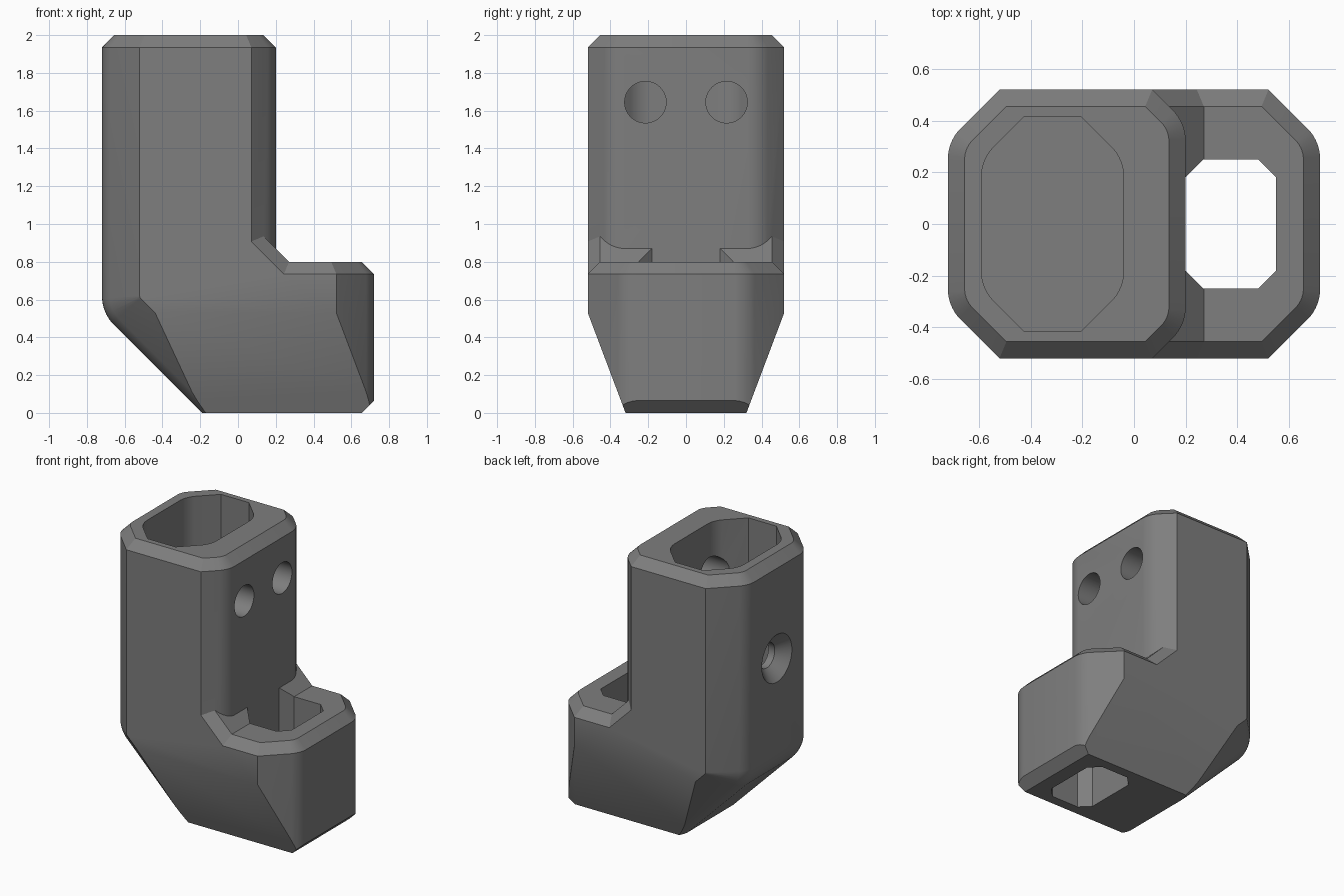
import bpy, bmesh, math
from mathutils import Vector, Matrix

if "Cube" in bpy.data.objects:
    bpy.data.objects.remove(bpy.data.objects["Cube"])

grey = bpy.data.materials.new("mid_grey")
grey.diffuse_color = (0.21, 0.21, 0.21, 1)
grey.use_nodes = True
grey.node_tree.nodes["Principled BSDF"].inputs["Base Color"].default_value = grey.diffuse_color

ANGLES = [math.radians(7.5 * i) for i in range(7)]   # rounded-to-chamfer corner
R, RIM = 0.17, 0.065                                # corner radius, rim chamfer


def make_object(name, bm):
    bmesh.ops.recalc_face_normals(bm, faces=bm.faces[:])
    mesh = bpy.data.meshes.new(name)
    bm.to_mesh(mesh)
    bm.free()
    mesh.materials.append(grey)
    ob = bpy.data.objects.new(name, mesh)
    bpy.context.collection.objects.link(ob)
    return ob


def convex(name, planes):
    """Solid left after cutting a big cube by (point, outward normal) planes."""
    bm = bmesh.new()
    bmesh.ops.create_cube(bm, size=6)
    for p, n in planes:
        geom = bm.verts[:] + bm.edges[:] + bm.faces[:]
        cut = bmesh.ops.bisect_plane(bm, geom=geom, dist=1e-5, plane_co=p,
                                     plane_no=n, clear_outer=True)["geom_cut"]
        edges = [e for e in cut if isinstance(e, bmesh.types.BMEdge) and e.is_boundary]
        if edges:
            bmesh.ops.holes_fill(bm, edges=edges, sides=0)
    return make_object(name, bm)


def end_planes(sign, x_end, y_arc):
    """Vertical planes of one end: flat, rounded corners, 45 degree chamfers."""
    out = []
    for a in ANGLES:
        for s in (-1, 1):
            n = Vector((sign * math.cos(a), s * math.sin(a), 0))
            out.append((Vector((x_end - sign * R, s * y_arc, 0)) + R * n, n))
    return out


def side_planes(y):
    return [(Vector((0, s * y, 0)), Vector((0, s, 0))) for s in (-1, 1)]


def top_planes(sides, z):
    """Top face and a chamfer along every side plane."""
    up = Vector((0, 0, 1))
    out = [(Vector((0, 0, z)), up)]
    for p, n in sides:
        out.append((Vector((p.x, p.y, z - RIM)), (n + up).normalized()))
    return out


def floor_plane(z):
    return [(Vector((0, 0, z)), Vector((0, 0, -1)))]


def cone_x(name, x0, x1, r0, r1, y, z):
    bm = bmesh.new()
    m = Matrix.Translation(((x0 + x1) / 2, y, z)) @ Matrix.Rotation(math.pi / 2, 4, 'Y')
    bmesh.ops.create_cone(bm, cap_ends=True, segments=40, radius1=r0, radius2=r1,
                          depth=x1 - x0, matrix=m)
    return make_object(name, bm)


def boolean(target, other, op):
    mod = target.modifiers.new(op, 'BOOLEAN')
    mod.operation, mod.object, mod.solver = op, other, 'EXACT'
    bpy.context.view_layer.objects.active = target
    bpy.ops.object.modifier_apply(modifier=mod.name)
    bpy.data.objects.remove(other)


# Lower block: tapered flanks, rounded knee and sloping underside
left = end_planes(-1, -0.72, 0.25)
block_sides = left + end_planes(1, 0.72, 0.25) + side_planes(0.52)
planes = block_sides + top_planes(block_sides, 0.8) + floor_plane(0)
for s in (-1, 1):
    planes.append((Vector((0, s * 0.32, 0)), Vector((0, s * 0.53, -0.2)).normalized()))
planes.append((Vector((0.655, 0, 0)), Vector((1, 0, -1)).normalized()))
for i in range(1, 7):
    t = math.radians(7.5 * i)
    d = Vector((-math.cos(t), 0, -math.sin(t)))
    for a in ANGLES:
        for s in (-1, 1):
            n = d * math.cos(a) + Vector((0, s * math.sin(a), 0))
            planes.append((Vector((-0.5, s * 0.25, 0.62)) + 0.05 * d + R * n, n))
body = convex("bracket_body", planes)

# Upright socket
tube_sides = left + end_planes(1, 0.2, 0.32) + side_planes(0.52)
tube = convex("upright_socket", tube_sides + top_planes(tube_sides, 2.0) + floor_plane(0.7))

# Sloped gusset between the upright and the block
slope = Vector((1, 0, 1)).normalized()
foot = Vector((0.27, 0, 0.8))
g = side_planes(0.52) + floor_plane(0.6) + [
    (foot, slope), (Vector((0, 0, 0)), Vector((-1, 0, 0))),
    (Vector((0.35, 0, 0)), Vector((1, 0, 0)))]
for s in (-1, 1):
    y = Vector((0, s, 0))
    g.append((foot + y * (0.52 - RIM), (slope + y).normalized()))
gusset = convex("gusset", g)

boolean(body, gusset, 'UNION')
boolean(body, tube, 'UNION')

# Deep socket opening in the top
bore = end_planes(-1, -0.59, 0.18) + end_planes(1, -0.04, 0.18) + side_planes(0.415)
boolean(body, convex("socket_cutter", bore + floor_plane(0.8)), 'DIFFERENCE')

# Vertical slot through the block
slot = side_planes(0.25) + floor_plane(-0.5) + [(Vector((0, 0, 0.9)), Vector((0, 0, 1)))]
for sx, x in ((-1, 0.199), (1, 0.55)):
    slot.append((Vector((x, 0, 0)), Vector((sx, 0, 0))))
    for s in (-1, 1):
        slot.append((Vector((x, s * 0.18, 0)), Vector((sx, s, 0)).normalized()))
boolean(body, convex("slot_cutter", slot), 'DIFFERENCE')

# Two screw holes on the right, one countersunk hole on the left
for s in (-1, 1):
    boolean(body, cone_x("screw_cutter", -0.2, 0.4, 0.11, 0.11, s * 0.215, 1.645), 'DIFFERENCE')
boolean(body, cone_x("countersink_cutter", -0.74, -0.64, 0.19, 0.09, 0, 1.29), 'DIFFERENCE')
boolean(body, cone_x("bolt_cutter", -0.7, -0.4, 0.09, 0.09, 0, 1.29), 'DIFFERENCE')

# Merge flat regions and smooth the rounded corners
bm = bmesh.new()
bm.from_mesh(body.data)
bmesh.ops.remove_doubles(bm, verts=bm.verts[:], dist=1e-4)
bmesh.ops.dissolve_limit(bm, angle_limit=math.radians(0.5), verts=bm.verts[:], edges=bm.edges[:])
bm.to_mesh(body.data)
bm.free()
body.data.materials.clear()
body.data.materials.append(grey)
for poly in body.data.polygons:
    poly.material_index = 0
body.select_set(True)
bpy.context.view_layer.objects.active = body
bpy.ops.object.shade_smooth_by_angle(angle=math.radians(30))
